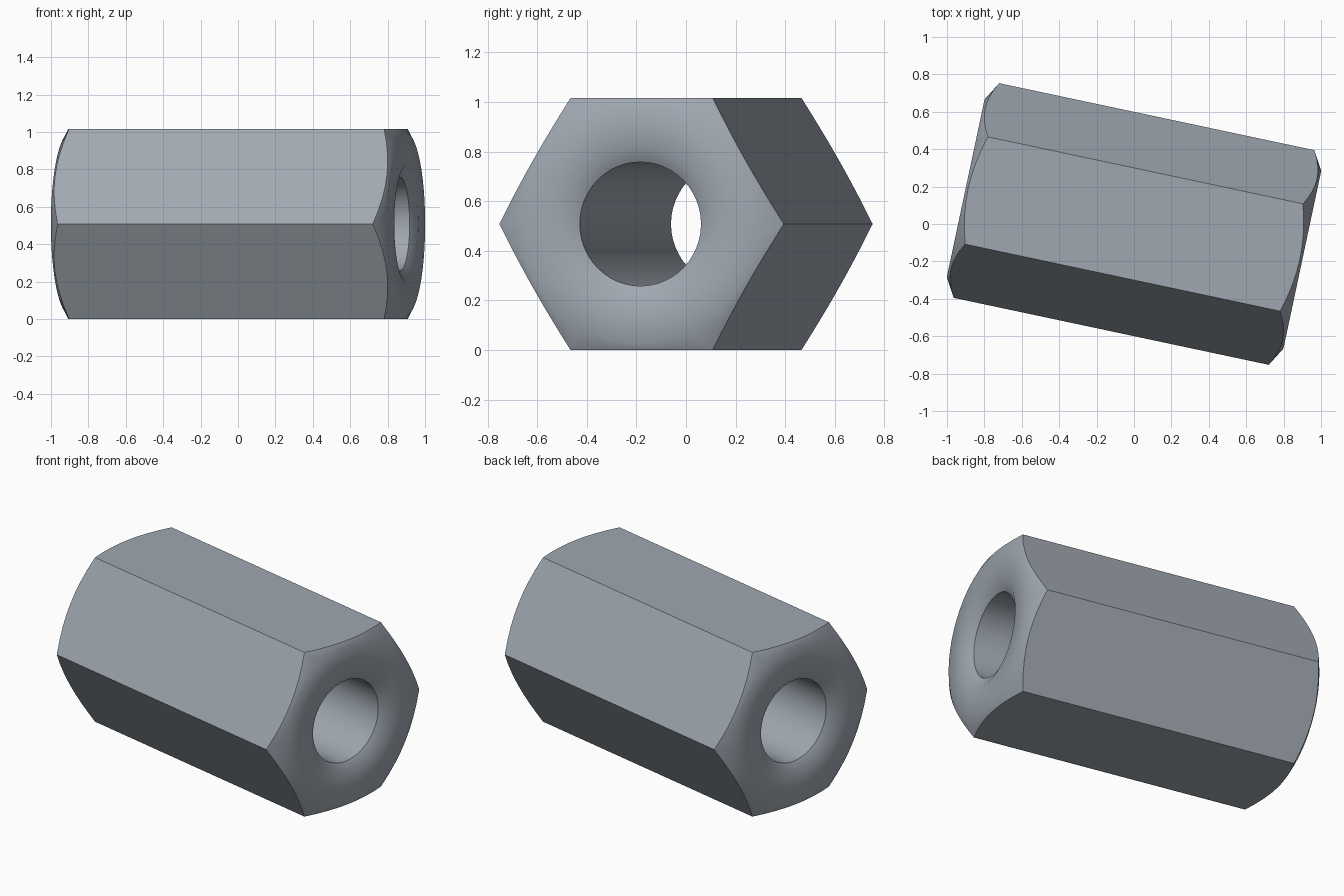
import bpy
import bmesh
import math
from mathutils import Matrix, Vector

cube = bpy.data.objects.get("Cube")
if cube:
    bpy.data.objects.remove(cube, do_unlink=True)

APOTHEM = 0.508          # half the distance across flats
HALF_LENGTH = 0.92
BORE = 0.25
SLOPE = math.tan(math.radians(30))
SEGMENTS = 48

# Steel colour
steel = bpy.data.materials.new("blue grey steel")
colour = (0.35, 0.39, 0.44, 1)
steel.diffuse_color = colour
steel.use_nodes = True
steel.node_tree.nodes["Principled BSDF"].inputs["Base Color"].default_value = colour

# Half profile (radius, height): countersink, end face, chamfer cone
top = [(BORE, HALF_LENGTH - 0.035), (0.31, HALF_LENGTH), (0.485, HALF_LENGTH),
       (0.8, HALF_LENGTH - (0.8 - 0.485) * SLOPE)]
profile = top + [(r, -h) for r, h in reversed(top)]

# Lathe the bored, chamfered blank
bm = bmesh.new()
rings = []
for i in range(SEGMENTS):
    a = math.tau * i / SEGMENTS
    rings.append([bm.verts.new((r * math.cos(a), r * math.sin(a), h)) for r, h in profile])
count = len(profile)
for i, ring in enumerate(rings):
    following = rings[(i + 1) % SEGMENTS]
    for j in range(count):
        k = (j + 1) % count
        bm.faces.new((ring[j], following[j], following[k], ring[k]))

# Slice the six flats
for i in range(6):
    a = math.radians(60 * i)
    normal = Vector((math.cos(a), math.sin(a), 0))
    cut = bmesh.ops.bisect_plane(bm, geom=bm.verts[:] + bm.edges[:] + bm.faces[:],
                                 plane_co=normal * APOTHEM, plane_no=normal,
                                 clear_outer=True, dist=1e-5)
    edges = [e for e in cut["geom_cut"] if isinstance(e, bmesh.types.BMEdge)]
    bmesh.ops.edgeloop_fill(bm, edges=edges)
bmesh.ops.recalc_face_normals(bm, faces=bm.faces[:])

# Lay it on a flat and turn it
bm.transform(Matrix.Translation((0, 0, APOTHEM))
             @ Matrix.Rotation(math.radians(-12), 4, 'Z')
             @ Matrix.Rotation(math.radians(90), 4, 'Y'))
mesh = bpy.data.meshes.new("hex_standoff")
bm.to_mesh(mesh)
bm.free()
mesh.materials.append(steel)
standoff = bpy.data.objects.new("hex_standoff", mesh)
bpy.context.collection.objects.link(standoff)

# Smooth bore and chamfers, crisp hex edges
bpy.ops.object.select_all(action='DESELECT')
standoff.select_set(True)
bpy.context.view_layer.objects.active = standoff
bpy.ops.object.shade_smooth_by_angle(angle=math.radians(40))
